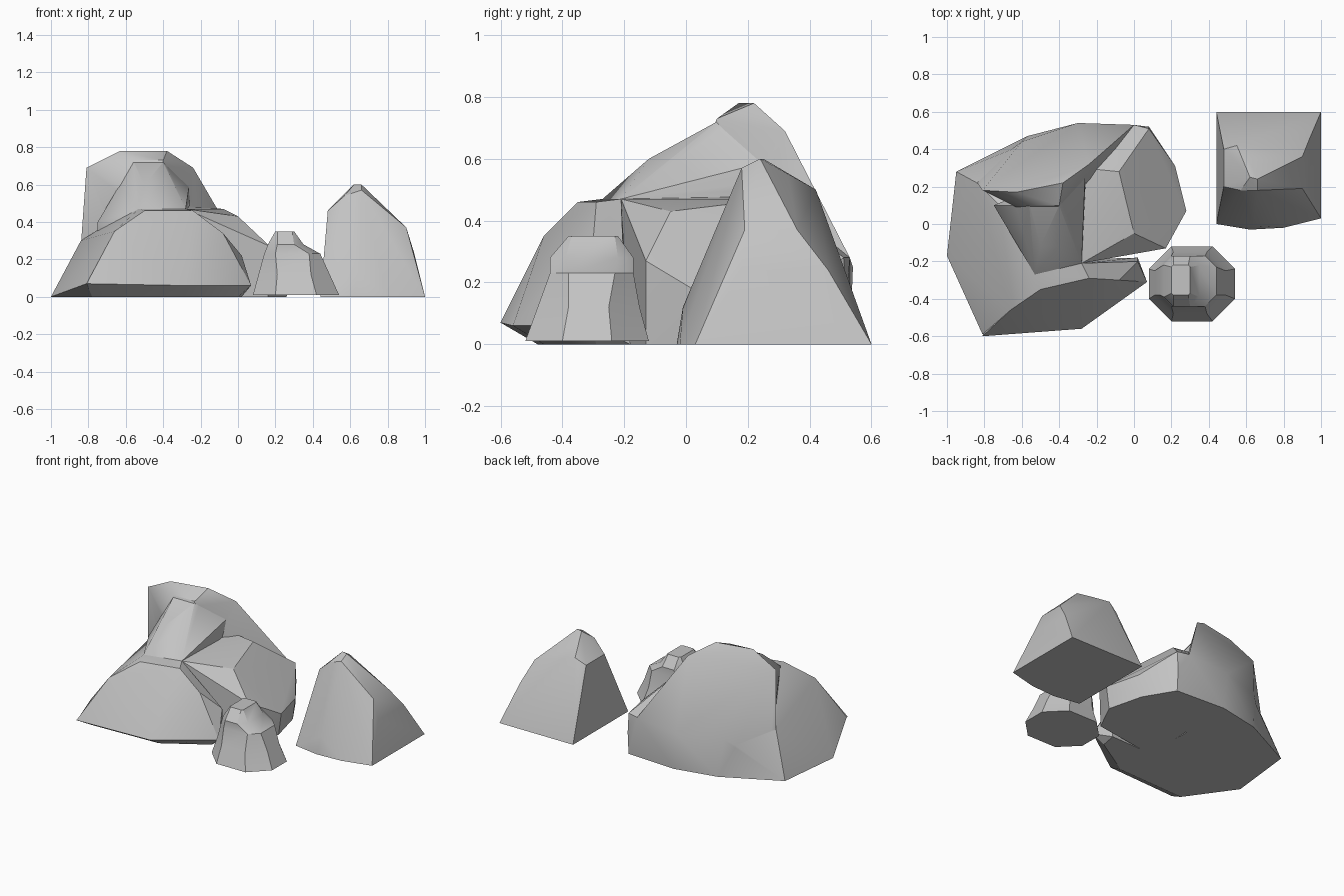
import bpy
import bmesh
import math

default_cube = bpy.data.objects.get("Cube")
if default_cube:
    bpy.data.objects.remove(default_cube, do_unlink=True)

# Single stone colour
stone = bpy.data.materials.new("stone grey")
stone.use_nodes = True
stone_colour = (.55, .55, .55, 1)
stone.diffuse_color = stone_colour
stone.node_tree.nodes["Principled BSDF"].inputs["Base Color"].default_value = stone_colour


def add_object(name, bm):
    """Turn a bmesh into a linked object with the stone material."""
    bmesh.ops.recalc_face_normals(bm, faces=bm.faces)
    mesh = bpy.data.meshes.new(name)
    bm.to_mesh(mesh)
    bm.free()
    mesh.materials.append(stone)
    obj = bpy.data.objects.new(name, mesh)
    bpy.context.collection.objects.link(obj)
    return obj


def chiselled_block(name, points):
    """Convex block of stone spanned by its corner points."""
    bm = bmesh.new()
    for point in points:
        bm.verts.new(point)
    result = bmesh.ops.convex_hull(bm, input=bm.verts)
    loose = set(result["geom_interior"]) | set(result["geom_unused"])
    spare = [item for item in loose if isinstance(item, bmesh.types.BMVert)]
    bmesh.ops.delete(bm, geom=spare, context="VERTS")
    bmesh.ops.dissolve_limit(bm, angle_limit=math.radians(2), verts=bm.verts, edges=bm.edges)
    return add_object(name, bm)


def stacked_rings(name, rings):
    """Loft chamfered rectangles given as left, right, front, back, height, chamfer."""
    bm = bmesh.new()
    loops = []
    for left, right, front, back, height, cut in rings:
        outline = [(left + cut, front), (right - cut, front),
                   (right, front + cut), (right, back - cut),
                   (right - cut, back), (left + cut, back),
                   (left, back - cut), (left, front + cut)]
        loops.append([bm.verts.new((x, y, height)) for x, y in outline])
    for lower, upper in zip(loops, loops[1:]):
        for i in range(len(lower)):
            j = (i + 1) % len(lower)
            bm.faces.new((lower[i], lower[j], upper[j], upper[i]))
    bm.faces.new(loops[0][::-1])
    bm.faces.new(loops[-1])
    return add_object(name, bm)


def fuse(target, blocks):
    """Union the blocks into the target and discard them."""
    for block in blocks:
        modifier = target.modifiers.new("fuse", "BOOLEAN")
        modifier.operation = "UNION"
        modifier.solver = "EXACT"
        modifier.object = block
    graph = bpy.context.evaluated_depsgraph_get()
    fused = bpy.data.meshes.new_from_object(target.evaluated_get(graph))
    target.modifiers.clear()
    target.data = fused
    for block in blocks:
        bpy.data.objects.remove(block, do_unlink=True)


def soften(obj, degrees):
    bpy.ops.object.select_all(action="DESELECT")
    obj.select_set(True)
    bpy.context.view_layer.objects.active = obj
    bpy.ops.object.shade_smooth_by_angle(angle=math.radians(degrees))


# Large boulder: tall back wall with the summit ridge
large_rock = chiselled_block("large_rock", [
    (-.81, .18, .69), (-.63, .17, .78), (-.38, .22, .78),
    (-.24, .32, .69), (-.24, .36, .58), (-.56, .1, .73), (-.4, .1, .73),
    (-.84, .22, .3), (-.86, .25, 0), (-.57, .47, 0), (-.28, .53, 0),
    (-.6, .44, .25), (-.3, .54, .25), (0, .53, .28), (.08, .51, 0),
    (-.45, 0, 0), (-.45, 0, .5)])

# Large boulder: stepped spine running down the front
spine = chiselled_block("spine", [
    (-.56, .1, .72), (-.4, .1, .72), (-.52, -.05, .61), (-.5, -.12, .6),
    (-.41, -.12, .6), (-.39, -.04, .61), (-.26, .2, .5), (-.26, .3, .6),
    (-.53, -.27, .47), (-.28, -.21, .47),
    (-.75, .1, .4), (-.75, .1, 0), (-.53, -.27, 0), (-.28, -.2, 0), (-.3, .2, 0)])

# Large boulder: flared skirt on one side
skirt = chiselled_block("skirt", [
    (-1, -.17, 0), (-.95, .28, 0), (-.57, .47, 0), (-.6, .42, .25),
    (-.84, .22, .3), (-.81, -.59, .07), (-.78, -.48, 0), (-.66, -.46, .35),
    (-.53, -.27, .47), (-.52, -.1, .5), (-.4, -.2, 0)])

# Large boulder: rounded shoulder on the other side
shoulder = chiselled_block("shoulder", [
    (-.28, -.21, .47), (0, -.05, .43), (-.08, .28, .47), (-.28, .3, .48),
    (0, .53, .28), (.08, .51, .28), (.08, .52, .15), (.08, .51, 0),
    (.17, -.13, .27), (.16, -.13, 0), (.28, .07, .15), (.26, .07, 0),
    (.22, .31, .15), (.2, .31, 0), (-.3, -.2, 0), (-.28, .5, 0)])

# Large boulder: sloping slab at the front with an undercut foot
slab = chiselled_block("slab", [
    (-.81, -.6, .07), (-.28, -.56, .06), (.07, -.31, .06), (-.08, -.3, .34),
    (-.24, -.29, .46), (-.5, -.35, .46), (-.66, -.46, .35), (-.53, -.27, .47),
    (-.28, -.21, .47), (.02, -.2, .22), (.02, -.18, 0), (-.78, -.48, 0),
    (-.28, -.46, 0), (0, -.29, 0), (-.7, -.2, 0)])
fuse(large_rock, [spine, skirt, shoulder, slab])

# Small stone: flared base, narrow shoulders and a flat cap
small_rock = stacked_rings("small_rock", [
    (.08, .54, -.52, -.12, .01, .12),
    (.11, .49, -.48, -.15, .12, .1),
    (.14, .44, -.44, -.17, .23, .06),
    (.16, .35, -.44, -.17, .28, .05),
    (.2, .3, -.38, -.22, .35, .01)])

# Pointed stone: square foot, blunt off-centre peak
pointed_rock = chiselled_block("pointed_rock", [
    (.44, 0, 0), (.62, -.03, 0), (.8, -.02, 0), (1, .03, 0), (1, .6, 0), (.44, .6, 0),
    (.64, -.01, .12), (.64, .06, .28),
    (.48, .2, .46), (.48, .4, .46), (.55, .42, .5), (.57, .18, .54),
    (.66, .18, .57), (.66, .24, .6), (.62, .25, .6), (.62, .33, .55),
    (.9, .19, .37), (.9, .36, .37), (.94, .18, .24), (.94, .46, .24)])

for rock in (large_rock, small_rock, pointed_rock):
    soften(rock, 30)
